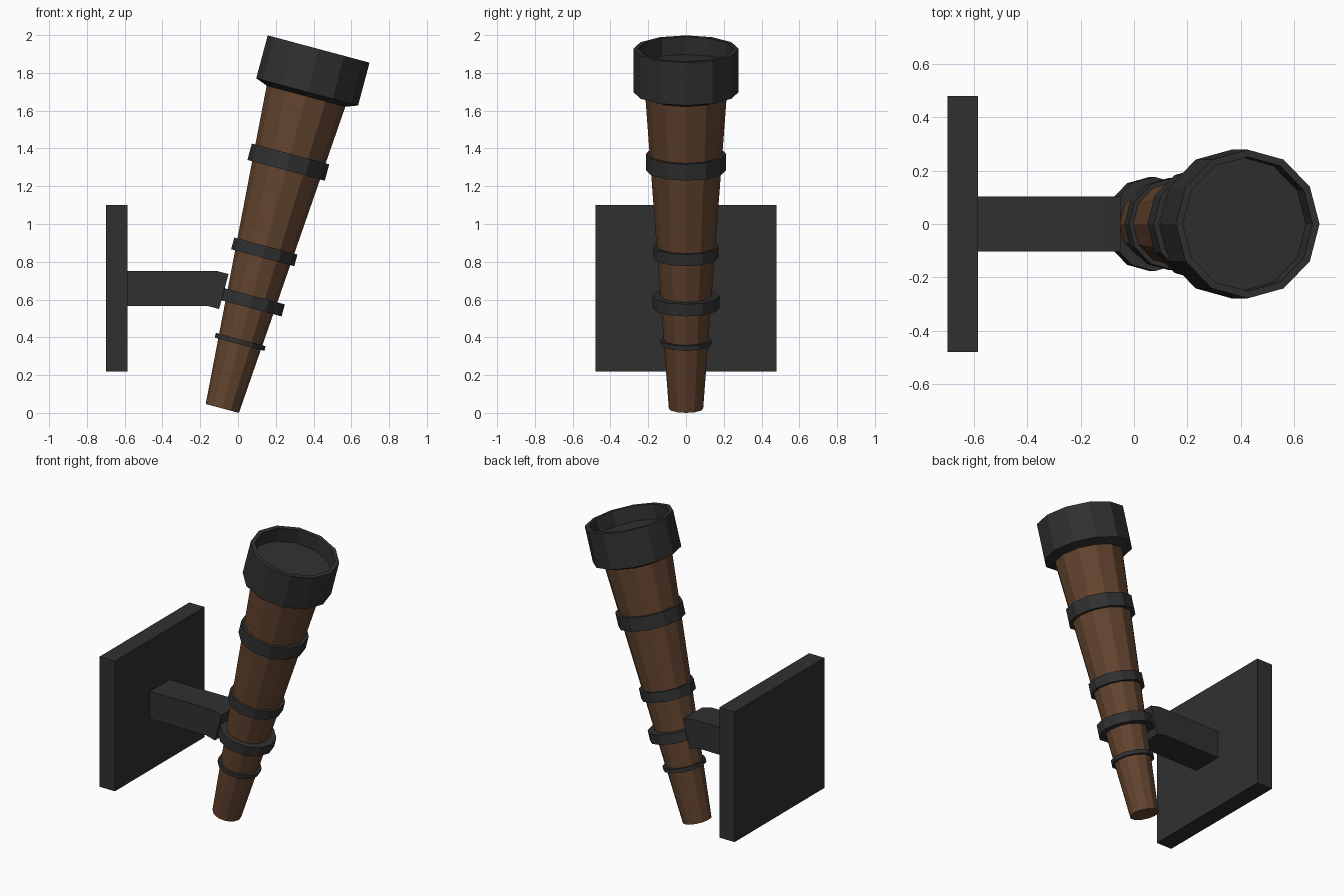
import bpy, bmesh, math
from mathutils import Matrix

if "Cube" in bpy.data.objects:
    bpy.data.objects.remove(bpy.data.objects["Cube"])

SIDES = 12
# Tilted torch frame: origin at the foot of the handle, local z along the handle
TILT = Matrix.Translation((-0.083, 0, 0.0235)) @ Matrix.Rotation(math.radians(15), 4, 'Y')


def material(name, rgb):
    m = bpy.data.materials.new(name)
    m.diffuse_color = (*rgb, 1)
    m.use_nodes = True
    m.node_tree.nodes["Principled BSDF"].inputs["Base Color"].default_value = m.diffuse_color
    return m


WOOD = material("brown wood", (0.125, 0.058, 0.028))
IRON = material("dark iron", (0.030, 0.030, 0.030))


def finish(name, bm, mat):
    bmesh.ops.recalc_face_normals(bm, faces=bm.faces)
    me = bpy.data.meshes.new(name)
    bm.to_mesh(me)
    bm.free()
    me.materials.append(mat)
    ob = bpy.data.objects.new(name, me)
    bpy.context.collection.objects.link(ob)
    return ob


def lathe(name, profile, mat):
    """Turn (radius, height) points around the tilted axis and cap both ends."""
    bm = bmesh.new()
    rings = []
    for r, h in profile:
        angles = [2 * math.pi * i / SIDES for i in range(SIDES)]
        rings.append([bm.verts.new((r * math.cos(a), r * math.sin(a), h)) for a in angles])
    for lo, hi in zip(rings, rings[1:]):
        for i in range(SIDES):
            j = (i + 1) % SIDES
            bm.faces.new((lo[i], lo[j], hi[j], hi[i]))
    bm.faces.new(rings[0][::-1])
    bm.faces.new(rings[-1])
    bm.transform(TILT)
    return finish(name, bm, mat)


def extrude_y(name, outline, half, mat):
    """Extrude an (x, z) outline evenly to both sides of y = 0."""
    bm = bmesh.new()
    face = bm.faces.new([bm.verts.new((x, -half, z)) for x, z in outline])
    new = bmesh.ops.extrude_face_region(bm, geom=[face])["geom"]
    verts = [v for v in new if isinstance(v, bmesh.types.BMVert)]
    bmesh.ops.translate(bm, verts=verts, vec=(0, 2 * half, 0))
    return finish(name, bm, mat)


# Tapered wooden handle
lathe("handle", [(0.091, 0), (0.217, 1.73)], WOOD)

# Iron bands: radius, lower and upper height along the handle
bands = [(0.136, 0.352, 0.378), (0.177, 0.552, 0.618),
         (0.173, 0.826, 0.890), (0.212, 1.305, 1.395)]
for n, (r, lo, hi) in enumerate(bands, 1):
    lathe(f"band_{n}", [(r, lo), (r, hi)], IRON)

# Cup with a sloped underside and a sunken floor
lathe("cup", [(0.214, 1.711), (0.279, 1.735), (0.279, 1.970),
              (0.252, 1.970), (0.252, 1.873)], IRON)

# Wall plate and the arm whose end bends to meet the handle
extrude_y("wall_plate", [(-0.70, 0.22), (-0.585, 0.22), (-0.585, 1.10), (-0.70, 1.10)], 0.48, IRON)
extrude_y("arm", [(-0.59, 0.565), (-0.165, 0.567), (-0.10, 0.55),
                  (-0.05, 0.735), (-0.115, 0.752), (-0.59, 0.752)], 0.104, IRON)
